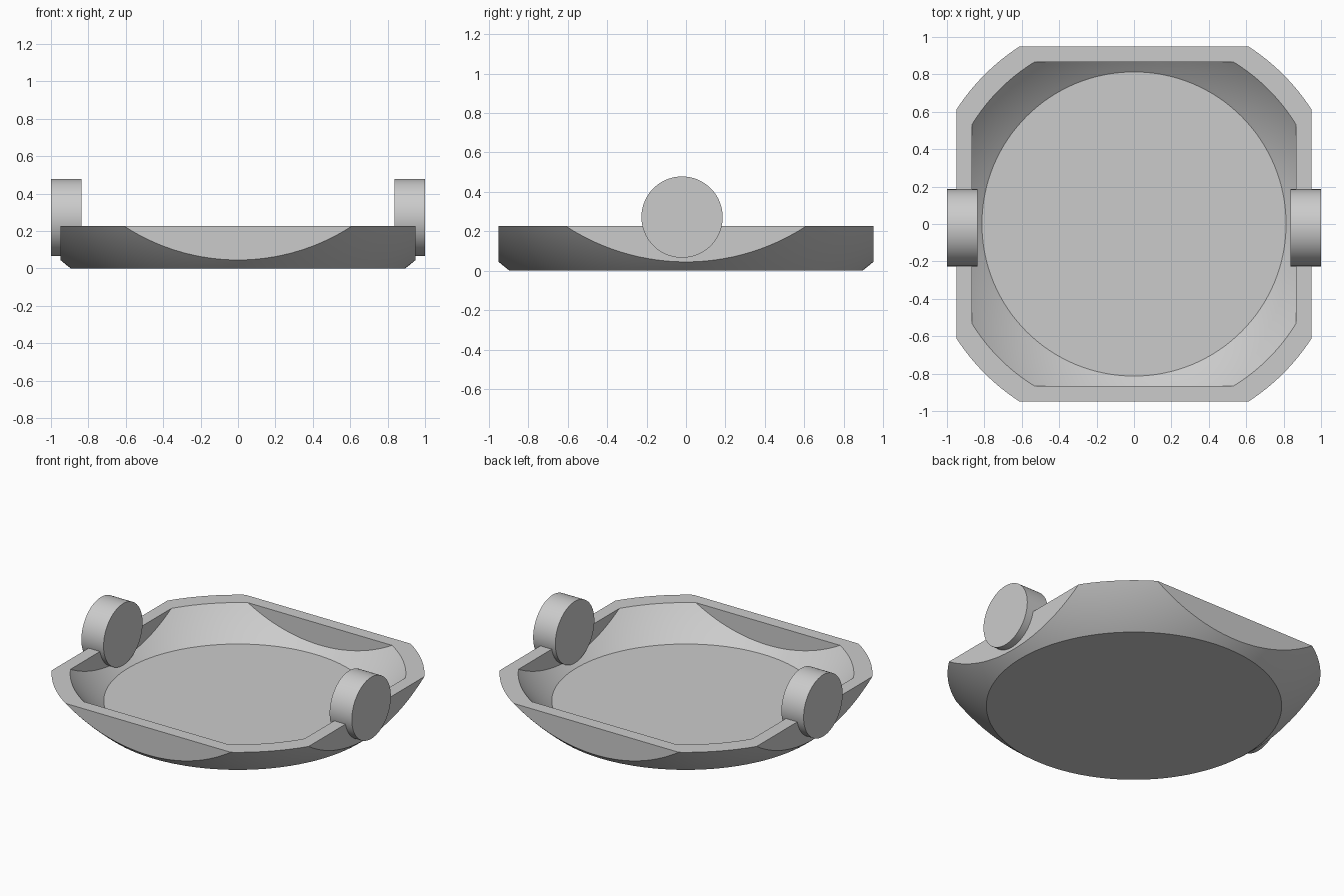
import bpy, bmesh
from math import sqrt, radians, pi
from mathutils import Vector, Matrix

old = bpy.data.objects.get("Cube")
if old:
    bpy.data.objects.remove(old, do_unlink=True)

CENTRE_Z = 1.16   # shared centre of both spherical surfaces
RIM_Z = 0.227

grey = bpy.data.materials.new("plain grey")
grey.use_nodes = True
colour = (0.6, 0.6, 0.6, 1)
grey.diffuse_color = colour
grey.node_tree.nodes["Principled BSDF"].inputs["Base Color"].default_value = colour


def add_object(name, bm):
    bmesh.ops.recalc_face_normals(bm, faces=bm.faces)
    mesh = bpy.data.meshes.new(name)
    bm.to_mesh(mesh)
    bm.free()
    mesh.materials.append(grey)
    obj = bpy.data.objects.new(name, mesh)
    bpy.context.collection.objects.link(obj)
    return obj


def activate(obj):
    bpy.ops.object.select_all(action="DESELECT")
    obj.select_set(True)
    bpy.context.view_layer.objects.active = obj


def squared_bowl(name, radius, half_width, bottom, top, rings=16):
    """Slice of a sphere, trimmed by four upright planes."""
    bm = bmesh.new()
    points = [(0, bottom)]
    for i in range(rings + 1):
        z = bottom + (top - bottom) * i / rings
        points.append((sqrt(radius ** 2 - (z - CENTRE_Z) ** 2), z))
    points.append((0, top))
    verts = [bm.verts.new((x, 0, z)) for x, z in points]
    edges = [bm.edges.new(pair) for pair in zip(verts, verts[1:])]
    bmesh.ops.spin(bm, geom=verts + edges, axis=(0, 0, 1), cent=(0, 0, 0),
                   angle=2 * pi, steps=128)
    bmesh.ops.remove_doubles(bm, verts=bm.verts, dist=1e-5)
    for side in ((1, 0, 0), (-1, 0, 0), (0, 1, 0), (0, -1, 0)):
        cut = bmesh.ops.bisect_plane(
            bm, geom=bm.verts[:] + bm.edges[:] + bm.faces[:],
            plane_co=Vector(side) * half_width, plane_no=side, clear_outer=True)
        rim = [e for e in cut["geom_cut"] if isinstance(e, bmesh.types.BMEdge)]
        bmesh.ops.holes_fill(bm, edges=rim, sides=0)
    # Merge the flat fans into single faces
    bmesh.ops.dissolve_limit(bm, angle_limit=radians(0.1),
                             verts=bm.verts, edges=bm.edges)
    return add_object(name, bm)


# Tray: outer bowl with the inner bowl hollowed out
tray = squared_bowl("tray", 1.465, 0.95, 0, RIM_Z)
hollow = squared_bowl("tray_hollow", 1.38, 0.866, 0.045, RIM_Z + 0.08)
hollow.hide_render = True
activate(tray)
cut = tray.modifiers.new("hollow", "BOOLEAN")
cut.operation = "DIFFERENCE"
cut.solver = "EXACT"
cut.object = hollow
bpy.ops.object.modifier_apply(modifier=cut.name)
bpy.data.objects.remove(hollow, do_unlink=True)
bpy.ops.object.shade_smooth_by_angle(angle=radians(30))

# Round lugs through the left and right walls
for name, side in (("left_lug", 1), ("right_lug", -1)):
    bm = bmesh.new()
    bmesh.ops.create_cone(
        bm, cap_ends=True, segments=96, radius1=0.206, radius2=0.206, depth=0.164,
        matrix=Matrix.Translation((side * 0.918, -0.02, 0.272))
        @ Matrix.Rotation(pi / 2, 4, "Y"))
    activate(add_object(name, bm))
    bpy.ops.object.shade_smooth_by_angle(angle=radians(30))
